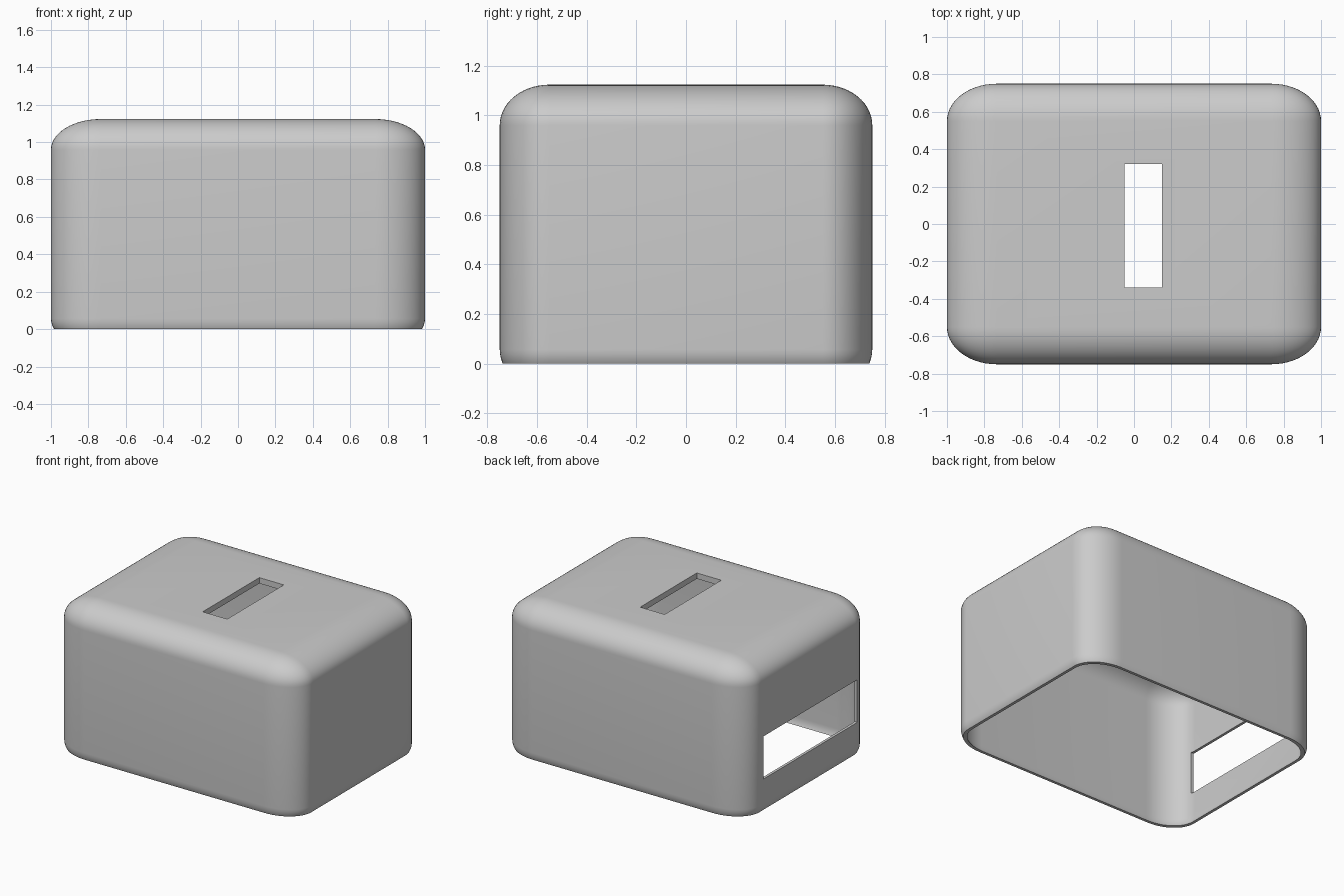
import bpy, bmesh
from mathutils import Vector

cube = bpy.data.objects.get("Cube")
if cube:
    bpy.data.objects.remove(cube, do_unlink=True)

grey = bpy.data.materials.new("plain grey")
grey.use_nodes = True
grey.diffuse_color = (0.6, 0.6, 0.6, 1)
grey.node_tree.nodes["Principled BSDF"].inputs["Base Color"].default_value = (0.6, 0.6, 0.6, 1)


def box(name, low, high, rounding=0.0):
    """Box between two corners; rounding is a fraction of each side."""
    low, high = Vector(low), Vector(high)
    bm = bmesh.new()
    bmesh.ops.create_cube(bm, size=1)
    if rounding:
        bmesh.ops.bevel(bm, geom=bm.edges[:], offset=rounding, segments=14,
                        profile=0.5, affect='EDGES', clamp_overlap=True)
    bmesh.ops.scale(bm, vec=high - low, verts=bm.verts)
    bmesh.ops.translate(bm, vec=(low + high) / 2, verts=bm.verts)
    mesh = bpy.data.meshes.new(name)
    bm.to_mesh(mesh)
    bm.free()
    mesh.materials.append(grey)
    obj = bpy.data.objects.new(name, mesh)
    bpy.context.collection.objects.link(obj)
    return obj


# Rounded outer body
shell = box("shell", (-1, -0.75, -0.107), (1, 0.75, 1.123), 0.133)

# Hollow inside, open base, top slot and side window
cutters = [
    box("cavity_cutter", (-0.98, -0.73, -0.1), (0.98, 0.73, 1.08), 0.133),
    box("base_cutter", (-2, -2, -1), (2, 2, 0)),
    box("slot_cutter", (-0.05, -0.34, 0.9), (0.15, 0.32, 1.4)),
    box("window_cutter", (-1.3, -0.57, 0.24), (-0.8, 0.525, 0.555)),
]
bpy.context.view_layer.objects.active = shell
shell.select_set(True)
for cutter in cutters:
    cut = shell.modifiers.new(cutter.name, 'BOOLEAN')
    cut.operation = 'DIFFERENCE'
    cut.solver = 'EXACT'
    cut.object = cutter
    bpy.ops.object.modifier_apply(modifier=cut.name)
    bpy.data.objects.remove(cutter, do_unlink=True)

# Smooth roundings with crisp cut edges
bpy.ops.object.select_all(action='DESELECT')
shell.select_set(True)
bpy.ops.object.shade_smooth_by_angle(angle=0.5)
